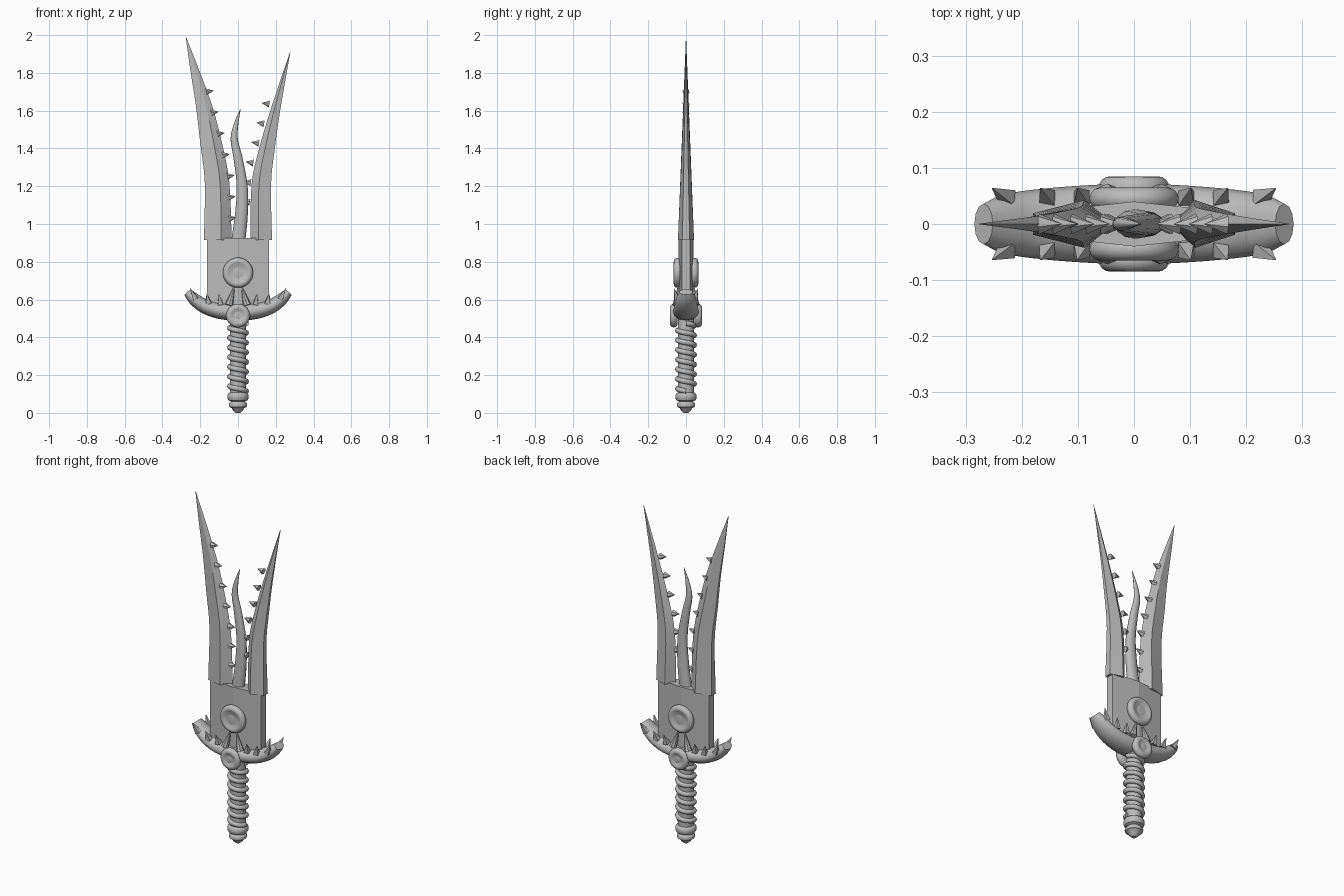
import bpy, bmesh, math
from mathutils import Vector

cube = bpy.data.objects.get("Cube")
if cube:
    bpy.data.objects.remove(cube)

grey = bpy.data.materials.new("plain grey")
grey.use_nodes = True
COLOUR = (0.5, 0.5, 0.5, 1)
grey.diffuse_color = COLOUR
grey.node_tree.nodes["Principled BSDF"].inputs["Base Color"].default_value = COLOUR


def finish(name, bm, smooth=None):
    """Turn a bmesh into a named object with the grey material."""
    bmesh.ops.recalc_face_normals(bm, faces=bm.faces)
    mesh = bpy.data.meshes.new(name)
    bm.to_mesh(mesh)
    bm.free()
    mesh.materials.append(grey)
    ob = bpy.data.objects.new(name, mesh)
    bpy.context.collection.objects.link(ob)
    if smooth:
        bpy.ops.object.select_all(action='DESELECT')
        bpy.context.view_layer.objects.active = ob
        ob.select_set(True)
        bpy.ops.object.shade_smooth_by_angle(angle=math.radians(smooth))
    return ob


def loft(name, sections, smooth=None):
    """Skin a list of closed rings and cap both ends."""
    bm = bmesh.new()
    rings = [[bm.verts.new(p) for p in ring] for ring in sections]
    n = len(rings[0])
    for a, b in zip(rings, rings[1:]):
        for i in range(n):
            j = (i + 1) % n
            bm.faces.new((a[i], a[j], b[j], b[i]))
    bm.faces.new(rings[0])
    bm.faces.new(rings[-1])
    return finish(name, bm, smooth)


def ellipse(centre, u, v, n):
    return [centre + u * math.cos(t) + v * math.sin(t)
            for t in (2 * math.pi * i / n for i in range(n))]


def lathe(name, profile, axis, origin, n=24, smooth=40):
    """Revolve (radius, distance) pairs about an axis through origin."""
    axis = Vector(axis).normalized()
    u = axis.orthogonal().normalized()
    v = axis.cross(u)
    return loft(name, [ellipse(Vector(origin) + axis * d, u * r, v * r, n)
                       for r, d in profile], smooth)


def spike(name, base, tip, radius, n=4):
    axis = Vector(tip) - Vector(base)
    lathe(name, [(radius, 0), (radius * 0.03, axis.length)], axis, base, n, None)


def smooth_path(points, steps):
    """Catmull-Rom interpolation through tuples of numbers."""
    pts = [Vector(p) for p in points]
    pts = [2 * pts[0] - pts[1]] + pts + [2 * pts[-1] - pts[-2]]
    out = []
    for a, b, c, d in zip(pts, pts[1:], pts[2:], pts[3:]):
        for k in range(steps):
            t = k / steps
            out.append(0.5 * (2 * b + (c - a) * t + (2 * a - 5 * b + 4 * c - d) * t * t
                              + (3 * b - a - 3 * c + d) * t ** 3))
    return out + [pts[-2]]


# Blade base: shallow diamond section
loft("blade_base", [[Vector(p) for p in (
    (-0.165, -0.022, z), (0, -0.04, z), (0.165, -0.022, z),
    (0.165, 0.022, z), (0, 0.04, z), (-0.165, 0.022, z))] for z in (0.55, 0.925)])


# Prongs: (outer x, inner x, z) with a ridge close to the inner edge
def prong(name, rows):
    top = rows[-1][2]
    sections = []
    for outer, inner, z in smooth_path(rows, 4):
        thick = 0.042 * (top - z) / (top - 0.915) + 0.0005
        ridge = inner + (outer - inner) * 0.38
        sections.append([Vector(p) for p in (
            (outer, -thick * 0.45, z), (ridge, -thick, z), (inner, 0, z),
            (ridge, thick, z), (outer, thick * 0.45, z))])
    loft(name, sections, 25)


prong("right_prong", [(-0.18, -0.033, 0.915), (-0.176, -0.046, 1.22), (-0.2, -0.085, 1.4 + 0.03),
                      (-0.222, -0.135, 1.62), (-0.25, -0.2, 1.8), (-0.277, -0.275, 1.99)])
prong("left_prong", [(0.18, 0.065, 0.915), (0.175, 0.072, 1.21), (0.195, 0.112, 1.4),
                     (0.22, 0.165, 1.58), (0.247, 0.217, 1.74), (0.277, 0.275, 1.91)])

# Wavy centre tongue: (x, z, radius)
tongue = smooth_path([(0.0, 0.9, 0.038), (0.018, 1.05, 0.034), (0.022, 1.2, 0.029),
                      (0.0, 1.35, 0.024), (-0.02, 1.45, 0.019), (-0.01, 1.53, 0.012),
                      (0.013, 1.61, 0.001)], 5)
loft("centre_tongue", [ellipse(Vector((x, 0, z)), Vector((r, 0, 0)), Vector((0, r * 0.7, 0)), 12)
                       for x, z, r in tongue], 50)

# Floating teeth along the inner edges of the prongs
right_teeth = [-0.153, -0.127, -0.095, -0.068, -0.042, -0.037, -0.032]
left_teeth = [0.15, 0.122, 0.095, 0.065, 0.052, 0.047]
for side, xs, top, gap in (("right", right_teeth, 1.7, 0.112), ("left", left_teeth, 1.635, 0.104)):
    inward = 1 if side == "right" else -1
    for i, x in enumerate(xs):
        z = top - gap * i
        spike(f"{side}_tooth_{i + 1}", (x - 0.016 * inward, 0, z),
              (x + 0.024 * inward, 0, z + 0.006), 0.019, 6)

# Crescent guard: (x, z, depth radius, height radius)
half = [(0, 0.535, 0.072, 0.046), (0.1, 0.541, 0.068, 0.043), (0.18, 0.566, 0.061, 0.038),
        (0.235, 0.605, 0.052, 0.032), (0.268, 0.64, 0.036, 0.022)]
guard = smooth_path([(-x, z, d, h) for x, z, d, h in reversed(half[1:])] + half, 3)
sections = []
for i, (x, z, d, h) in enumerate(guard):
    a, b = guard[max(i - 1, 0)], guard[min(i + 1, len(guard) - 1)]
    tangent = Vector((b[0] - a[0], 0, b[1] - a[1])).normalized()
    up = Vector((-tangent.z, 0, tangent.x))
    sections.append(ellipse(Vector((x, 0, z)), Vector((0, d, 0)), up * h, 12))
loft("guard", sections, 50)

# Guard spikes, braces and round gems on both faces
for face, y in (("front", -1), ("back", 1)):
    for side, s in (("left", 1), ("right", -1)):
        for i, (x, z, lean) in enumerate([(0.093, 0.575, 0.008), (0.155, 0.58, 0.012),
                                          (0.225, 0.605, 0.028)]):
            spike(f"{face}_{side}_guard_spike_{i + 1}", (x * s, 0.046 * y, z),
                  ((x + lean) * s, 0.064 * y, z + 0.055), 0.02)
        spike(f"{face}_{side}_brace", (0.048 * s, 0.05 * y, 0.57),
              (0.016 * s, 0.04 * y, 0.68), 0.022, 8)
    for part, z, r, depth in (("blade", 0.742, 0.08, 0.025), ("guard", 0.515, 0.063, 0.045)):
        tube = 0.02
        rim = [(r - tube + tube * math.cos(t), tube + tube * math.sin(t))
               for t in (math.pi * k / 8 - math.pi / 2 for k in range(11))]
        dome = [((r - 0.024) * math.cos(t), 0.022 + 0.014 * math.sin(t))
                for t in (math.pi * k / 12 for k in range(6))]
        lathe(f"{face}_{part}_gem_ring", rim, (0, y, 0), (0, depth * y, z), 28, 50)
        lathe(f"{face}_{part}_gem", dome, (0, y, 0), (0, depth * y, z), 28, 50)

# Grip core with stepped pommel
lathe("grip", [(0.012, 0.0), (0.026, 0.012), (0.033, 0.025), (0.046, 0.032), (0.049, 0.042),
               (0.044, 0.054), (0.036, 0.06), (0.05, 0.066), (0.056, 0.078), (0.056, 0.094),
               (0.05, 0.104), (0.042, 0.108), (0.042, 0.51)], (0, 0, 1), (0, 0, 0))

# Spiral cord wrapped down the grip
turns, per_turn = 7, 24
cord = []
for i in range(turns * per_turn + 1):
    t = 2 * math.pi * i / per_turn
    out = Vector((math.cos(t), math.sin(t), 0))
    centre = out * 0.045 + Vector((0, 0, 0.475 - 0.36 * i / (turns * per_turn)))
    cord.append(ellipse(centre, out * 0.013, Vector((0, 0, 0.014)), 8))
loft("grip_cord", cord, 60)
